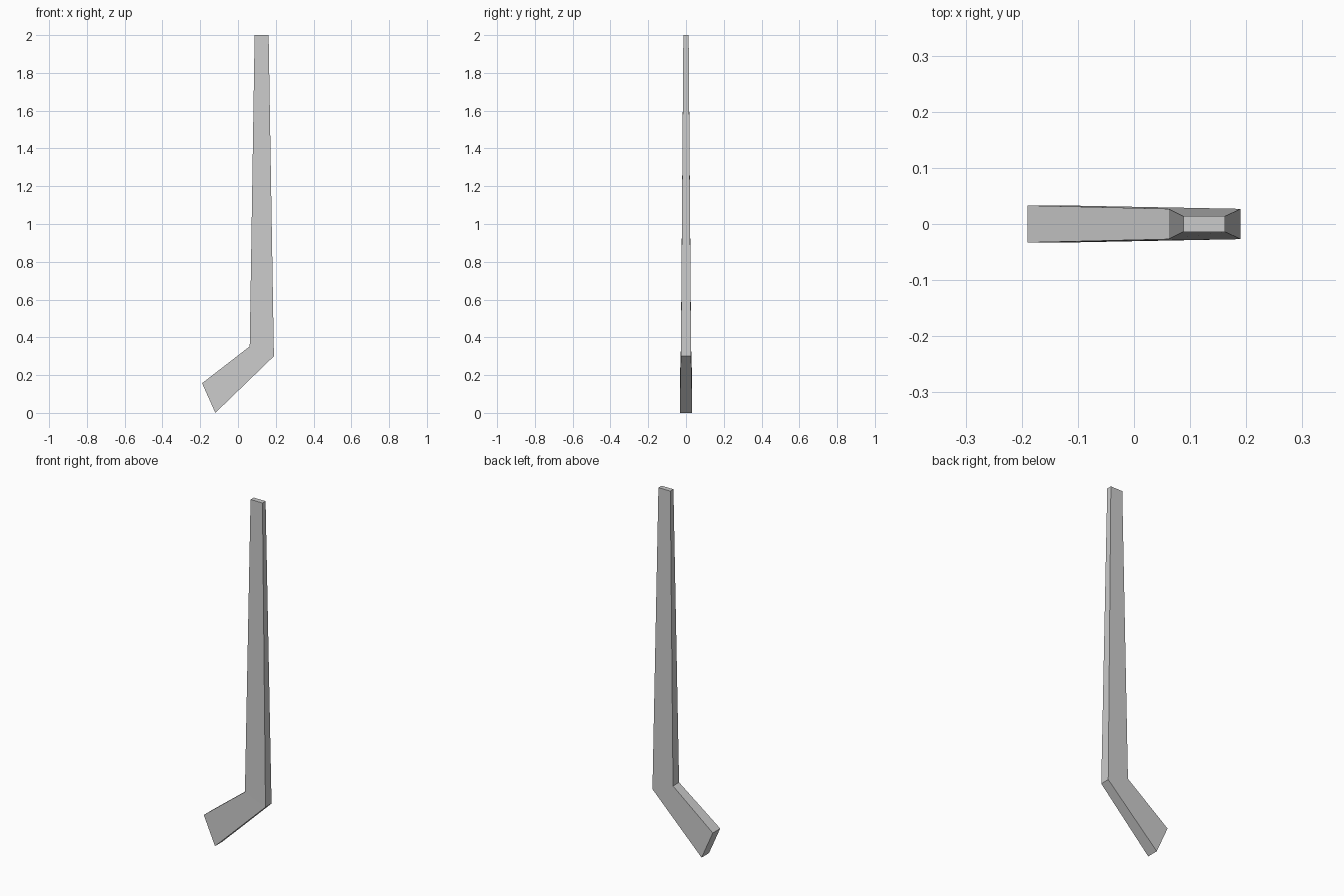
import bpy, bmesh

if "Cube" in bpy.data.objects:
    bpy.data.objects.remove(bpy.data.objects["Cube"])

# Cross-sections from foot to tip: (left x, left z), (right x, right z), half thickness
SECTIONS = [
    ((-0.19, 0.157), (-0.12, 0.0), 0.033),
    ((0.062, 0.352), (0.19, 0.30), 0.027),
    ((0.088, 2.0), (0.162, 2.0), 0.014),
]

# Bent tapering bar: bridge the rectangular sections and cap both ends
bm = bmesh.new()
rings = []
for (lx, lz), (rx, rz), h in SECTIONS:
    corners = [(lx, -h, lz), (rx, -h, rz), (rx, h, rz), (lx, h, lz)]
    rings.append([bm.verts.new(c) for c in corners])
for a, b in zip(rings, rings[1:]):
    for i in range(4):
        j = (i + 1) % 4
        bm.faces.new((a[i], a[j], b[j], b[i]))
bm.faces.new(rings[0][::-1])
bm.faces.new(rings[-1])
bmesh.ops.recalc_face_normals(bm, faces=bm.faces)

mesh = bpy.data.meshes.new("bent_bar")
bm.to_mesh(mesh)
bm.free()
bpy.context.collection.objects.link(bpy.data.objects.new("bent_bar", mesh))
